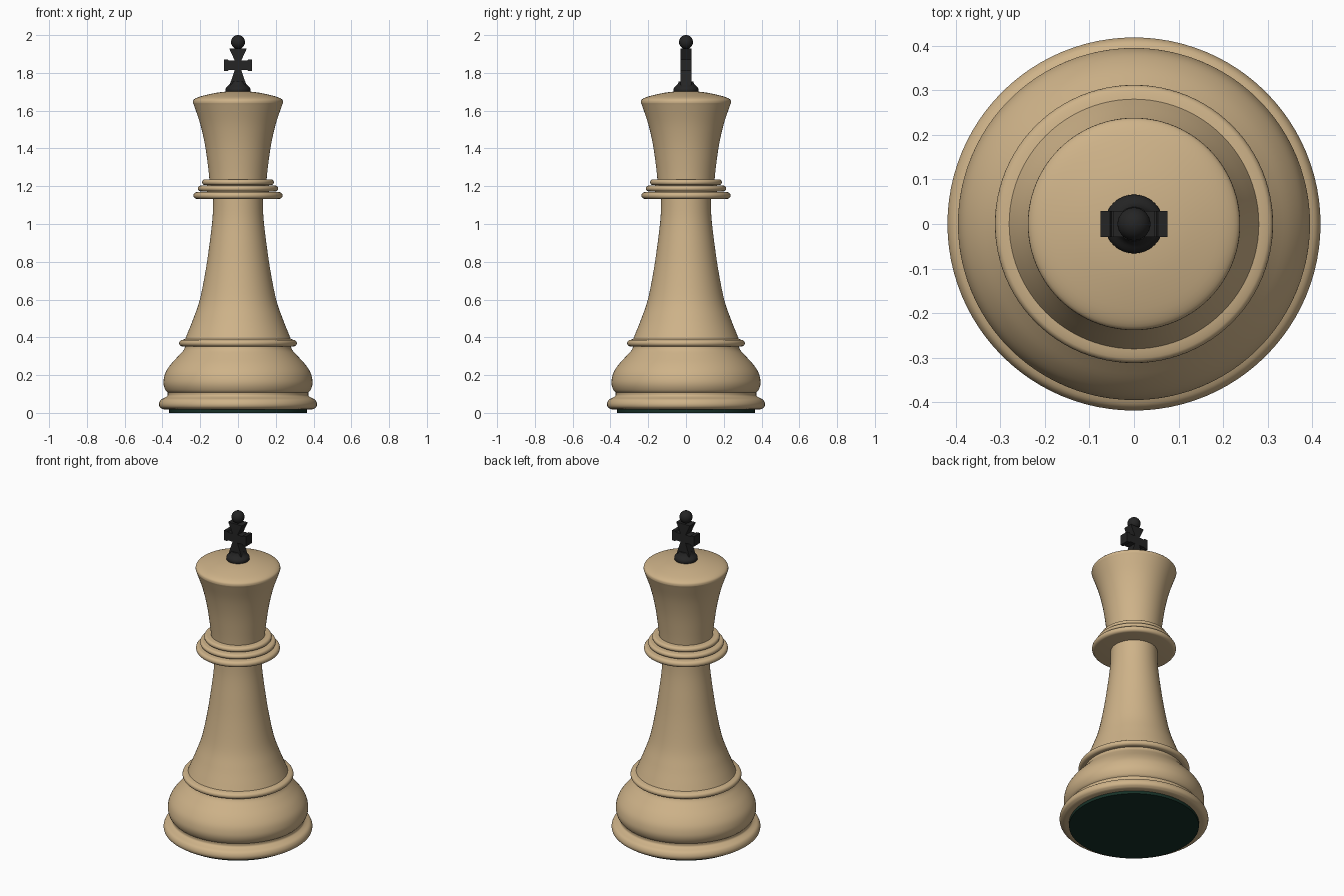
import bpy, bmesh, math

if "Cube" in bpy.data.objects:
    bpy.data.objects.remove(bpy.data.objects["Cube"])


def material(name, rgb):
    m = bpy.data.materials.new(name)
    m.diffuse_color = (*rgb, 1)
    m.use_nodes = True
    m.node_tree.nodes["Principled BSDF"].inputs["Base Color"].default_value = m.diffuse_color
    return m


wood = material("boxwood", (0.62, 0.45, 0.25))
ebony = material("ebony", (0.018, 0.018, 0.018))
felt = material("green_felt", (0.008, 0.03, 0.02))


def finish(name, bm, mat, angle=35):
    bmesh.ops.remove_doubles(bm, verts=bm.verts, dist=1e-5)
    bmesh.ops.recalc_face_normals(bm, faces=bm.faces)
    me = bpy.data.meshes.new(name)
    bm.to_mesh(me)
    bm.free()
    me.materials.append(mat)
    ob = bpy.data.objects.new(name, me)
    bpy.context.collection.objects.link(ob)
    bpy.ops.object.select_all(action='DESELECT')
    ob.select_set(True)
    bpy.context.view_layer.objects.active = ob
    bpy.ops.object.shade_smooth_by_angle(angle=math.radians(angle))
    return ob


def smooth_curve(pts, n=4):
    # Catmull-Rom interpolation through the profile points
    p = [pts[0]] + pts + [pts[-1]]
    out = []
    for a, b, c, d in zip(p, p[1:], p[2:], p[3:]):
        for k in range(n):
            t = k / n
            out.append(tuple(0.5 * (2 * b[i] + (c[i] - a[i]) * t
                       + (2 * a[i] - 5 * b[i] + 4 * c[i] - d[i]) * t * t
                       + (3 * b[i] - a[i] - 3 * c[i] + d[i]) * t ** 3) for i in (0, 1)))
    return out + [pts[-1]]


def lathe(name, profile, mat, segs=96):
    # profile: (radius, z), closed to the axis at both ends
    bm = bmesh.new()
    prof = [(0, profile[0][1])] + profile + [(0, profile[-1][1])]
    vs = [bm.verts.new((r, 0, z)) for r, z in prof]
    es = [bm.edges.new(e) for e in zip(vs, vs[1:])]
    bmesh.ops.spin(bm, geom=vs + es, cent=(0, 0, 0), axis=(0, 0, 1),
                   angle=math.tau, steps=segs)
    return finish(name, bm, mat)


def bead(r, z0, z1, n=8):
    # half-round rim between two heights
    h = (z1 - z0) / 2
    return [(r - h + h * math.cos(a), z0 + h + h * math.sin(a))
            for a in [math.pi * (k / n - 0.5) for k in range(n + 1)]]


# Felt pad
lathe("felt_pad", [(0.365, 0), (0.365, 0.025)], felt)

# Base: foot rim, groove, bulging body
lathe("foot_rim", [(0.385, 0.018)] + smooth_curve(
    [(0.40, 0.02), (0.415, 0.032), (0.418, 0.05), (0.408, 0.07),
     (0.385, 0.082), (0.373, 0.092), (0.373, 0.11)]), wood)
lathe("base_bulge", smooth_curve(
    [(0.368, 0.105), (0.382, 0.118), (0.393, 0.145), (0.394, 0.175), (0.383, 0.215),
     (0.355, 0.258), (0.315, 0.302), (0.286, 0.335), (0.28, 0.36)]), wood)
lathe("base_ring", bead(0.312, 0.352, 0.386) + [(0.285, 0.39)], wood)

# Stem
lathe("stem", smooth_curve(
    [(0.284, 0.38), (0.268, 0.42), (0.236, 0.5), (0.202, 0.6), (0.172, 0.75),
     (0.15, 0.9), (0.135, 1.03), (0.131, 1.14)], 6), wood)

# Stacked collar rings
lathe("collar_core", [(0.165, 1.15), (0.165, 1.225)], wood)
for i, (r, z0, z1) in enumerate([(0.236, 1.133, 1.169), (0.213, 1.173, 1.203),
                                 (0.19, 1.206, 1.236)]):
    lathe(f"collar_ring_{i + 1}", bead(r, z0, z1), wood)

# Flared crown with shallow domed top
lathe("crown", smooth_curve(
    [(0.15, 1.22), (0.158, 1.3), (0.175, 1.42), (0.2, 1.53), (0.232, 1.625),
     (0.238, 1.645), (0.23, 1.662), (0.19, 1.678), (0.1, 1.697), (0.001, 1.705)]), wood)

# Finial base
lathe("finial_base", smooth_curve(
    [(0.06, 1.69), (0.066, 1.708), (0.062, 1.722), (0.046, 1.738), (0.038, 1.755)]), ebony, 48)

# Cross with flared arms
half = [(0.044, 1.735), (0.017, 1.815), (0.05, 1.815), (0.054, 1.809), (0.075, 1.809),
        (0.075, 1.871), (0.054, 1.871), (0.05, 1.865), (0.017, 1.865), (0.047, 1.93)]
bm = bmesh.new()
outline = half + [(-x, z) for x, z in reversed(half)]
face = bm.faces.new([bm.verts.new((x, -0.029, z)) for x, z in outline])
ext = bmesh.ops.extrude_face_region(bm, geom=[face])["geom"]
bmesh.ops.translate(bm, vec=(0, 0.058, 0),
                    verts=[v for v in ext if isinstance(v, bmesh.types.BMVert)])
finish("cross", bm, ebony, 20)

# Ball on top
bm = bmesh.new()
bmesh.ops.create_uvsphere(bm, u_segments=32, v_segments=20, radius=0.037)
bmesh.ops.translate(bm, vec=(0, 0, 1.963), verts=bm.verts)
finish("finial_ball", bm, ebony)
